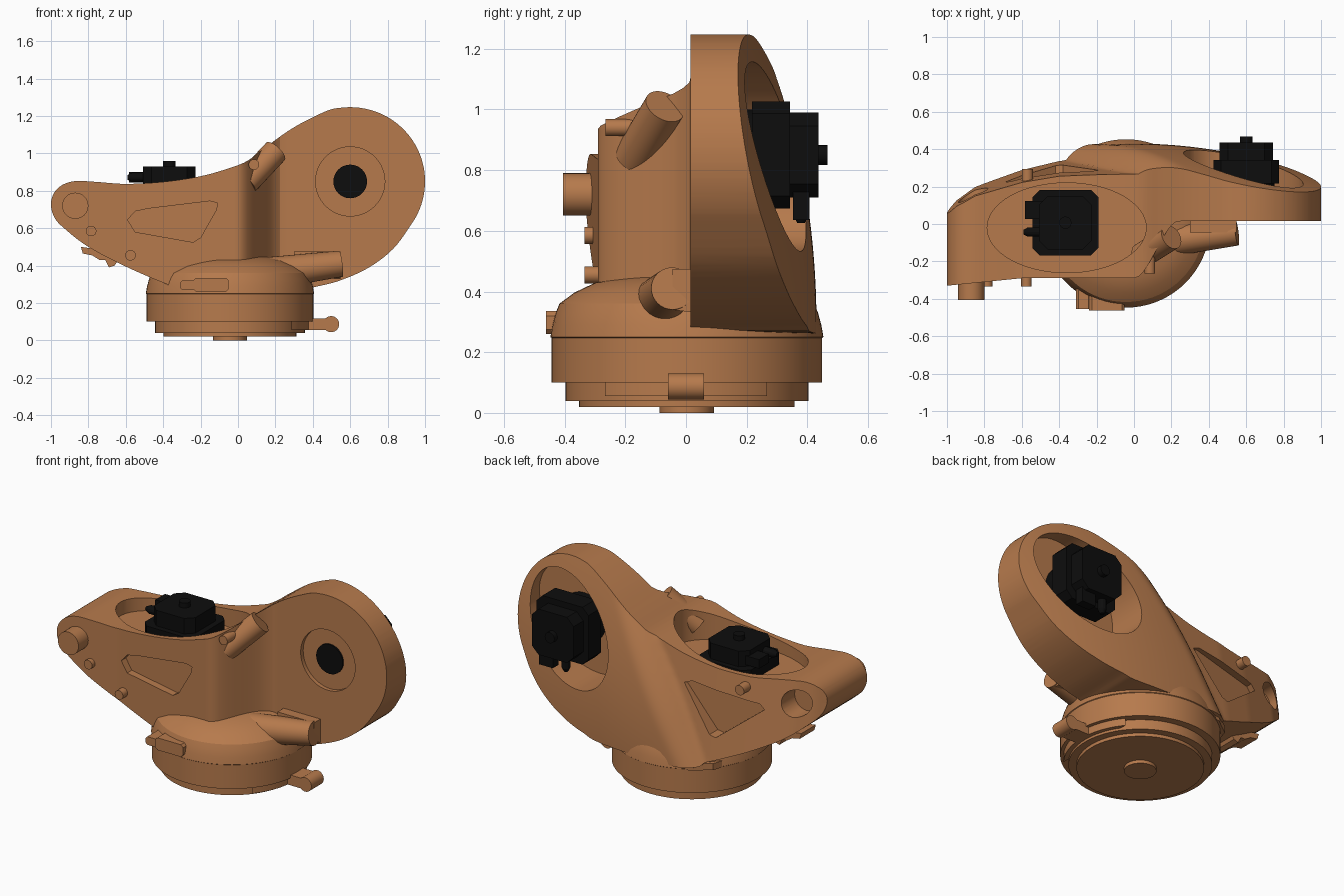
import bpy, bmesh, math
from mathutils import Vector, Matrix

if "Cube" in bpy.data.objects:
    bpy.data.objects.remove(bpy.data.objects["Cube"])


def material(name, col):
    m = bpy.data.materials.new(name)
    m.diffuse_color = col
    m.use_nodes = True
    m.node_tree.nodes["Principled BSDF"].inputs["Base Color"].default_value = m.diffuse_color
    return m


CAST = material("orange_brown", (0.47, 0.195, 0.073, 1))
BLACK = material("black", (0.004, 0.004, 0.004, 1))


def finish(name, bm, mat=CAST):
    bmesh.ops.recalc_face_normals(bm, faces=bm.faces)
    me = bpy.data.meshes.new(name)
    bm.to_mesh(me)
    bm.free()
    ob = bpy.data.objects.new(name, me)
    bpy.context.collection.objects.link(ob)
    me.materials.append(mat)
    return ob


def prism(name, pts, lo, hi, axis="y", mat=CAST, mtx=Matrix()):
    """Extrude a 2D outline along an axis; lo may be a function of the first coordinate."""
    def place(p, h):
        h = h(p[0]) if callable(h) else h
        return {"x": (h, p[0], p[1]), "y": (p[0], h, p[1]), "z": (p[0], p[1], h)}[axis]
    bm = bmesh.new()
    a = [bm.verts.new(mtx @ Vector(place(p, lo))) for p in pts]
    b = [bm.verts.new(mtx @ Vector(place(p, hi))) for p in pts]
    bm.faces.new(a)
    bm.faces.new(b[::-1])
    for i in range(len(pts)):
        j = (i + 1) % len(pts)
        bm.faces.new((a[i], b[i], b[j], a[j]))
    return finish(name, bm, mat)


def rod(name, a, b, r, r2=None, mat=CAST, seg=32):
    a, b = Vector(a), Vector(b)
    bm = bmesh.new()
    m = Matrix.Translation((a + b) / 2) @ (b - a).to_track_quat("Z", "Y").to_matrix().to_4x4()
    bmesh.ops.create_cone(bm, cap_ends=True, segments=seg, radius1=r, radius2=r2 or r,
                          depth=(b - a).length, matrix=m)
    return finish(name, bm, mat)


def smooth_loop(p, n=5):
    """Closed Catmull-Rom curve through the points."""
    out = []
    p = [Vector(q) for q in p]
    for i in range(len(p)):
        a, b, c, d = p[i - 1], p[i], p[(i + 1) % len(p)], p[(i + 2) % len(p)]
        for k in range(n):
            t = k / n
            out.append(0.5 * (2 * b + (c - a) * t + (2 * a - 5 * b + 4 * c - d) * t * t
                              + (3 * b - a - 3 * c + d) * t ** 3))
    return out


def ellipse(cx, cy, a, b, rot=0, n=64):
    c, s = math.cos(rot), math.sin(rot)
    ang = [2 * math.pi * i / n for i in range(n)]
    return [(cx + a * math.cos(t) * c - b * math.sin(t) * s,
             cy + a * math.cos(t) * s + b * math.sin(t) * c) for t in ang]


def rect(x0, x1, y0, y1, ch=0.0):
    if not ch:
        return [(x0, y0), (x1, y0), (x1, y1), (x0, y1)]
    return [(x0 + ch, y0), (x1 - ch, y0), (x1, y0 + ch), (x1, y1 - ch),
            (x1 - ch, y1), (x0 + ch, y1), (x0, y1 - ch), (x0, y0 + ch)]


def boolean(ob, cutter, op="DIFFERENCE"):
    m = ob.modifiers.new("cut", "BOOLEAN")
    m.operation, m.object, m.solver = op, cutter, "EXACT"
    bpy.context.view_layer.objects.active = ob
    bpy.ops.object.modifier_apply(modifier=m.name)
    bpy.data.objects.remove(cutter)


# Casting surfaces: front step and bulging back, as depth over x and z
def y_front(x):
    t = min(1, max(0, x / 0.24))
    return -0.29 + 0.305 * t * t * (3 - 2 * t) - 0.1 * max(0, -0.6 - x)


KNOTS = [(-1.1, -0.06), (-1, 0.07), (-0.95, 0.12), (-0.85, 0.18), (-0.6, 0.25), (-0.4, 0.285),
         (0, 0.31), (0.3, 0.25), (1.1, 0)]


def y_back(x, z):
    t = 0.735 * x + 0.678 * z
    s = -0.678 * x + 0.735 * z - 0.218
    limb = (0.43 - 0.175 * max(0, t - 0.2) ** 2 - 0.2 * s * s
            - 4 * max(0, s - 0.12 - 0.3 * t) ** 2)
    arm = 0
    for (xa, ya), (xb, yb) in zip(KNOTS, KNOTS[1:]):
        if xa <= x <= xb:
            arm = ya + (yb - ya) * (x - xa) / (xb - xa) - 0.15 * (z - 0.65)
    return max(limb, arm, y_front(x) + 0.08)


NX, NZ = 84, 44
bm = bmesh.new()
grid = []
for i in range(NX + 1):
    x = -1.05 + 2.1 * i / NX
    zs = [0.2 + 1.1 * j / NZ for j in range(NZ + 1)]
    grid.append([[bm.verts.new((x, y_front(x), z)) for z in zs],
                 [bm.verts.new((x, y_back(x, z), z)) for z in zs]])
for k in (0, 1):
    for i in range(NX):
        for j in range(NZ):
            bm.faces.new((grid[i][k][j], grid[i + 1][k][j], grid[i + 1][k][j + 1], grid[i][k][j + 1]))
for i in range(NX):
    for j in (0, NZ):
        bm.faces.new((grid[i][0][j], grid[i + 1][0][j], grid[i + 1][1][j], grid[i][1][j]))
for j in range(NZ):
    for i in (0, NX):
        bm.faces.new((grid[i][0][j], grid[i][0][j + 1], grid[i][1][j + 1], grid[i][1][j]))
body = finish("main_casting", bm)

# Side outline of the casting
outline = [(-0.87, 0.852), (-0.945, 0.828), (-0.988, 0.78), (-1, 0.72), (-0.98, 0.655), (-0.93, 0.6),
           (-0.8, 0.5), (-0.6, 0.395), (-0.38, 0.3), (-0.28, 0.265), (0.28, 0.265), (0.42, 0.288),
           (0.55, 0.322), (0.7, 0.39), (0.83, 0.49)]
outline += [(0.6 + 0.4 * math.cos(math.radians(a)), 0.85 + 0.397 * math.sin(math.radians(a)))
            for a in range(-35, 111, 12)]
outline += [(0.3, 1.14), (0.15, 1.035), (0.05, 0.96), (-0.05, 0.92), (-0.2, 0.878), (-0.4, 0.848),
            (-0.6, 0.837), (-0.75, 0.847)]
boolean(body, prism("outline_cutter", smooth_loop(outline), -1, 1), "INTERSECT")

# Drive pockets, recesses and the rear hole
boolean(body, prism("top_pocket", ellipse(-0.36, -0.02, 0.425, 0.24), 0.765, 1.4, "z"))
boolean(body, prism("disc_pocket", ellipse(0.585, 0.845, 0.36, 0.265, 0.745), 0.13, 0.8))
boolean(body, prism("disc_recess", ellipse(0.6, 0.85, 0.185, 0.185), -0.2, 0.04))
tri = [(-0.59, 0.645), (-0.55, 0.69), (-0.48, 0.705), (-0.15, 0.745), (-0.11, 0.735), (-0.115, 0.7),
       (-0.2, 0.55), (-0.24, 0.525), (-0.55, 0.58)]
boolean(body, prism("front_recess", tri, -0.6, -0.245))
back_tri = [(-0.69, 0.66), (-0.66, 0.69), (-0.24, 0.74), (-0.19, 0.72), (-0.38, 0.46), (-0.42, 0.45)]
boolean(body, prism("back_recess", back_tri, lambda x: 0.295 + 0.16 * x, 0.7))
boolean(body, rod("rear_hole", (-0.86, 0.06, 0.72), (-0.86, 0.5, 0.72), 0.08))

# Turned base
prof = [(0.09, 0), (0.09, 0.02), (0.355, 0.02), (0.355, 0.04), (0.4, 0.04), (0.4, 0.1), (0.446, 0.1),
        (0.446, 0.247), (0.45, 0.25), (0.443, 0.29), (0.432, 0.33), (0.42, 0.36), (0.37, 0.397),
        (0.3, 0.43), (0.2, 0.449), (0.1, 0.457)]
bm = bmesh.new()
N = 72
rings = [[bm.verts.new((-0.043 + r * math.cos(2 * math.pi * i / N), 0.003 + r * math.sin(2 * math.pi * i / N), z))
          for i in range(N)] for r, z in prof]
for a, b in zip(rings, rings[1:]):
    for i in range(N):
        j = (i + 1) % N
        bm.faces.new((a[i], a[j], b[j], b[i]))
bm.faces.new(rings[0])
bm.faces.new(rings[-1])
finish("base", bm)

# Base fittings: cable clamp, stop lever, rear pad
prism("clamp_body", rect(-0.24, -0.05, 0.26, 0.335, 0.015), -0.462, -0.3)
prism("clamp_tip", rect(-0.31, -0.23, 0.27, 0.32, 0.012), -0.455, -0.3)
arc = [(-0.043 + 0.425 * math.cos(math.radians(a)), 0.425 * math.sin(math.radians(a)))
       for a in range(-39, 40, 3)]
prism("lever_plate", arc, 0.055, 0.118, "z")
prism("lever_arm", rect(0.33, 0.5, 0.055, 0.118), -0.058, 0.058)
rod("lever_end", (0.498, -0.06, 0.087), (0.498, 0.06, 0.087), 0.043)
prism("rear_pad", [(-0.42, 0.25), (-0.4, 0.31), (-0.29, 0.39), (-0.2, 0.4), (-0.2, 0.25)], 0.245, 0.285, "z")

# Buffers on the step
rod("lower_buffer", (0.1, -0.1, 0.35), (0.55, -0.045, 0.41), 0.09, 0.07)
prism("lower_buffer_back", [(-0.045, 0.34), (0.03, 0.33), (0.03, 0.475), (-0.045, 0.475)], 0.3, 0.549, "x")
rod("upper_buffer", (0.04, -0.17, 0.84), (0.2, -0.07, 1.01), 0.068)

# Pins and end trunnion
for n, x, z, r, y0, y1 in [("trunnion", -0.87, 0.72, 0.07, -0.405, -0.2),
                           ("pin_a", -0.785, 0.585, 0.028, -0.335, -0.25),
                           ("pin_b", -0.575, 0.455, 0.028, -0.335, -0.25),
                           ("buffer_pin", 0.085, 0.94, 0.028, -0.265, -0.1),
                           ("rear_pin", -0.57, 0.775, 0.03, 0.2, 0.295)]:
    rod(n, (x, y0, z), (x, y1, z), r)

# Cable clip under the arm
clip = [(-0.84, 0.5), (-0.83, 0.465), (-0.78, 0.455), (-0.74, 0.43), (-0.71, 0.43), (-0.69, 0.39),
        (-0.66, 0.4), (-0.64, 0.43), (-0.7, 0.48)]
prism("cable_clip", clip, -0.06, 0.08)


# Black drive motors, pointing along local z with the knob top at 0
def motor(name, m):
    prism(name + "_flange", rect(-0.176, 0.176, -0.176, 0.176, 0.04), -0.25, -0.125, "z", BLACK, m)
    prism(name + "_housing", rect(-0.14, 0.14, -0.142, 0.142, 0.045), -0.13, -0.03, "z", BLACK, m)
    prism(name + "_knob", ellipse(0, 0, 0.033, 0.033, 0, 16), -0.04, 0, "z", BLACK, m)
    prism(name + "_socket", rect(-0.215, -0.1, 0.02, 0.115), -0.115, -0.06, "z", BLACK, m)
    rod(name + "_plug", m @ Vector((-0.2, -0.05, -0.088)), m @ Vector((-0.1, -0.05, -0.088)),
        0.025, mat=BLACK, seg=12)
    rod(name + "_plug_tip", m @ Vector((-0.225, -0.05, -0.088)), m @ Vector((-0.2, -0.05, -0.088)),
        0.012, 0.025, BLACK, 12)


top = Matrix.Translation((-0.367, 0.007, 0.96))
side = Matrix(((0, 1, 0, 0.6), (0, 0, 1, 0.467), (1, 0, 0, 0.85), (0, 0, 0, 1)))
motor("top_motor", top)
motor("side_motor", side)
rod("side_motor_seat", (0.6, 0.1, 0.85), (0.6, 0.25, 0.85), 0.15, mat=BLACK)
rod("side_motor_shaft", (0.6, 0.03, 0.85), (0.6, 0.15, 0.85), 0.09, mat=BLACK)
rod("top_motor_seat", (-0.367, 0.007, 0.7), (-0.367, 0.007, 0.8), 0.15, mat=BLACK)

# Smooth shading with sharp edges kept
bpy.ops.object.select_all(action="DESELECT")
for ob in bpy.context.scene.objects:
    ob.select_set(True)
bpy.context.view_layer.objects.active = body
bpy.ops.object.shade_smooth_by_angle(angle=math.radians(28))
